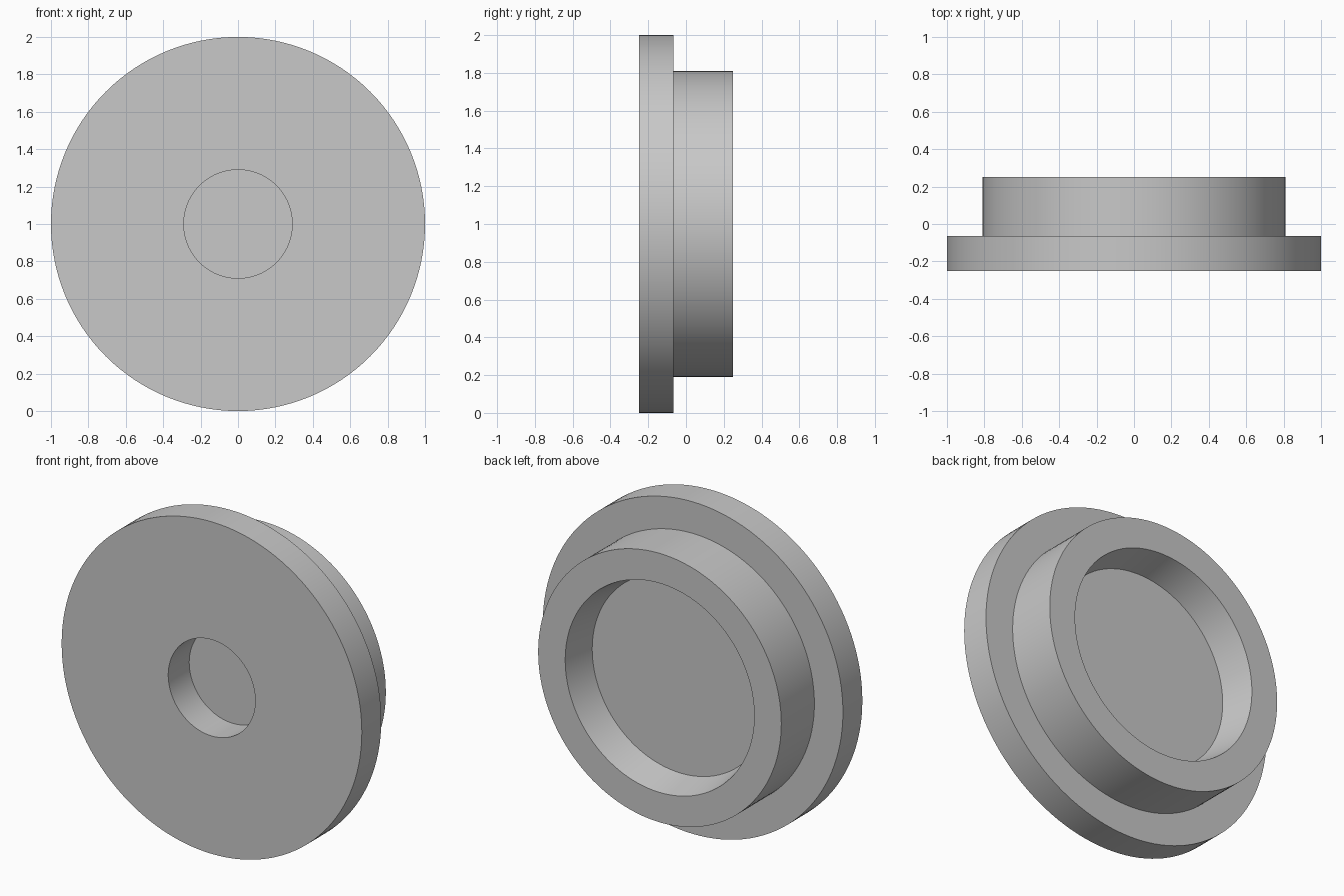
import bpy, bmesh, math
from mathutils import Vector, Matrix

cube = bpy.data.objects.get("Cube")
if cube:
    bpy.data.objects.remove(cube, do_unlink=True)

SEGMENTS = 128

# Plain grey material
grey = bpy.data.materials.new("plain_grey")
grey.use_nodes = True
colour = (0.58, 0.58, 0.58, 1)
grey.diffuse_color = colour
grey.node_tree.nodes["Principled BSDF"].inputs["Base Color"].default_value = colour


def lathe(name, profile, centre):
    """Turn (radius, y) points around the y axis; end points lie on the axis."""
    bm = bmesh.new()
    verts = [bm.verts.new((r, y, 0)) for r, y in profile]
    edges = [bm.edges.new(pair) for pair in zip(verts, verts[1:])]
    bmesh.ops.spin(bm, geom=verts + edges, cent=(0, 0, 0), axis=(0, 1, 0),
                   angle=math.tau, steps=SEGMENTS, use_merge=True)
    bmesh.ops.remove_doubles(bm, verts=bm.verts, dist=0.0001)
    bmesh.ops.recalc_face_normals(bm, faces=bm.faces)
    bmesh.ops.transform(bm, matrix=Matrix.Translation(Vector(centre)), verts=bm.verts)
    mesh = bpy.data.meshes.new(name)
    bm.to_mesh(mesh)
    bm.free()
    mesh.materials.append(grey)
    obj = bpy.data.objects.new(name, mesh)
    bpy.context.collection.objects.link(obj)
    bpy.ops.object.select_all(action="DESELECT")
    obj.select_set(True)
    bpy.context.view_layer.objects.active = obj
    bpy.ops.object.shade_smooth_by_angle(angle=math.radians(30))
    return obj


# Flanged cap: blind front hole, wide flange, rear collar with a tapered recess
lathe("flanged_cap", [
    (0, -0.05), (0.29, -0.05), (0.29, -0.25),     # front hole
    (1, -0.25), (1, -0.065),                      # flange
    (0.81, -0.065), (0.81, 0.25),                 # collar
    (0.63, 0.25), (0.59, 0.05), (0, 0.05),        # rear recess
], (0, 0, 1))
